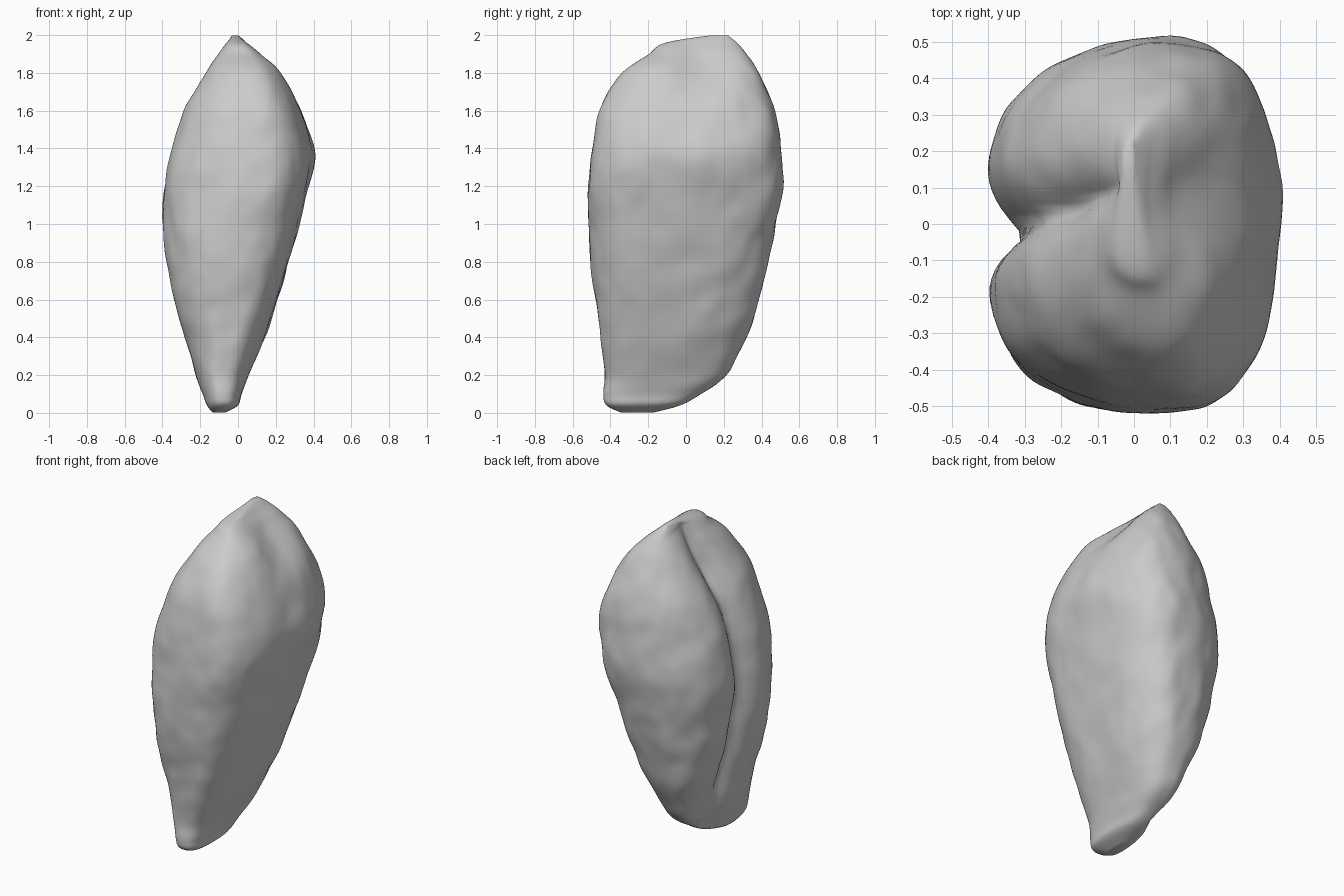
import bpy, bmesh
from math import sin, cos, pi, exp
from mathutils import Vector, noise

if "Cube" in bpy.data.objects:
    bpy.data.objects.remove(bpy.data.objects["Cube"])

# Extents of the kernel by height: z, x min, x max, y min, y max
LEVELS = [
    (0.0, -.13, -.07, -.34, -.18),
    (.04, -.16, 0, -.42, -.03),
    (.1, -.18, .02, -.435, .08),
    (.2, -.22, .06, -.43, .21),
    (.4, -.285, .14, -.455, .32),
    (.6, -.34, .21, -.48, .39),
    (.8, -.38, .27, -.51, .435),
    (1.0, -.4, .32, -.515, .475),
    (1.2, -.39, .37, -.515, .505),
    (1.4, -.355, .39, -.5, .5),
    (1.6, -.29, .335, -.455, .465),
    (1.8, -.18, .235, -.335, .39),
    (1.9, -.115, .14, -.2, .325),
    (1.96, -.07, .06, -.11, .27),
    (2.0, -.03, 0, .14, .22),
]
SIDES, STEPS = 144, 7


def spline(a, b, c, d, t):
    return .5 * (2 * b + (c - a) * t + (2 * a - 5 * b + 4 * c - d) * t * t
                 + (3 * b - a - 3 * c + d) * t ** 3)


def bump(v, centre, width):
    return exp(-((v - centre) / width) ** 2)


def power(v, p):
    return (1 if v > 0 else -1) * abs(v) ** p


def section(z, x0, x1, y0, y1):
    """One ring: flatter back, rounded front lobes, and a sharp crease."""
    f = min(1, max(0, z))
    cx = x0 + (.45 + .15 * f) * (x1 - x0)
    cy, ry = (y0 + y1) / 2, (y1 - y0) / 2
    crease_y = -.04 + .14 * max(0, (z - 1) / .95) ** 1.5 + .04 * (1 - f)
    depth = min(.15, .5 * (cx - x0))
    ring = []
    for i in range(SIDES):
        a = 2 * pi * i / SIDES
        back = cos(a) > 0
        p = 2 / (2.7 if back else 2.3)
        y = cy + ry * power(sin(a), p)
        if back:
            x = cx + (x1 - cx) * power(cos(a), p)
            side = min(1, (x - cx) / .05)
            # hollow beside the tip and the swelling below it
            x -= side * .06 * bump(y, .08, .14) * bump(z, 1.83, .12)
            x += side * .015 * bump(y, .05, .15) * bump(z, 1.33, .12)
        else:
            x = cx + 1.08 * (cx - x0) * power(cos(a), p)
            side = min(1, (cx - x) / .08)
            d = y - crease_y
            x += side * depth * exp(-abs(d) / (.10 if d > 0 else .075))
        ring.append(Vector((x, y, z)))
    return ring


def wrinkle(co):
    """Gentle lumps, faded at both ends."""
    fade = min(1, co.z / .2, (2 - co.z) / .2)
    lumps = noise.noise(Vector((co.x * 5, co.y * 5, co.z * 4)))
    fine = noise.noise(Vector((co.x * 11, co.y * 11, co.z * 9 + 7)))
    out = Vector((co.x, co.y, 0)).normalized()
    return co + out * fade * (.014 * lumps + .007 * fine)


# Kernel body
bm = bmesh.new()
rings = []
last = len(LEVELS) - 1
for k in range(last):
    four = [LEVELS[min(last, max(0, k + j))] for j in (-1, 0, 1, 2)]
    for s in range(STEPS + (k == last - 1)):
        row = [spline(*vals, s / STEPS) for vals in zip(*four)]
        row[0] = min(2, max(0, row[0]))
        rings.append([bm.verts.new(wrinkle(co)) for co in section(*row)])
for low, high in zip(rings, rings[1:]):
    for i in range(SIDES):
        j = (i + 1) % SIDES
        bm.faces.new((low[i], low[j], high[j], high[i]))
bm.faces.new(rings[0][::-1])
bm.faces.new(rings[-1])
bmesh.ops.recalc_face_normals(bm, faces=bm.faces)
mesh = bpy.data.meshes.new("kernel")
bm.to_mesh(mesh)
bm.free()
kernel = bpy.data.objects.new("kernel", mesh)
bpy.context.collection.objects.link(kernel)

# Plain grey surface
grey = bpy.data.materials.new("light_grey")
grey.use_nodes = True
colour = (.6, .6, .6, 1)
grey.diffuse_color = colour
grey.node_tree.nodes["Principled BSDF"].inputs["Base Color"].default_value = colour
mesh.materials.append(grey)

# Relax the surface, then shade smooth
relax = kernel.modifiers.new("relax", "SMOOTH")
relax.factor = .5
relax.iterations = 3
for face in mesh.polygons:
    face.use_smooth = True
